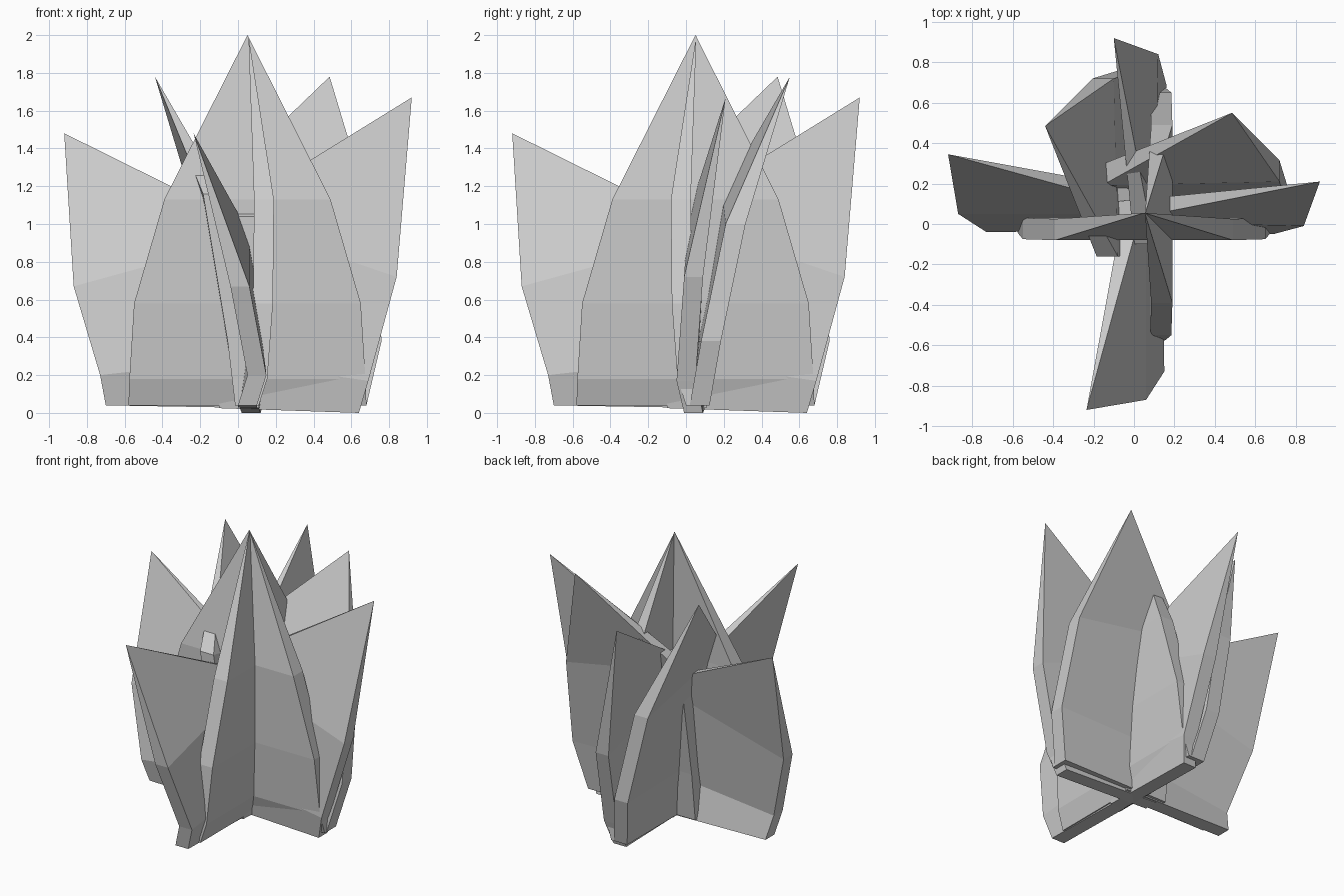
import bpy, bmesh
from mathutils import Matrix, Vector

if "Cube" in bpy.data.objects:
    bpy.data.objects.remove(bpy.data.objects["Cube"])

PIVOT = Vector((0.055, 0.055, 0))


def leaf(name, side_a, side_b, tip, thick, turn):
    """Solid pointed leaf: two edge polylines from base to shoulder, meeting at a tip."""
    bm = bmesh.new()
    new = lambda p, d=0.0: bm.verts.new((p[0], p[1] + d, p[2]))
    af, bf = [new(p) for p in side_a], [new(p) for p in side_b]
    ab, bb = [new(p, thick) for p in side_a], [new(p, thick) for p in side_b]
    t = new(tip)
    # front, back and the two edge strips, each closing at the tip
    for l, r in ((af, bf), (bb, ab), (bf, bb), (ab, af)):
        for i in range(len(l) - 1):
            bm.faces.new((l[i], r[i], r[i + 1], l[i + 1]))
        bm.faces.new((l[-1], r[-1], t))
    # base
    bm.faces.new((af[0], ab[0], bb[0], bf[0]))
    bmesh.ops.recalc_face_normals(bm, faces=bm.faces)
    if turn:
        bmesh.ops.rotate(bm, cent=PIVOT, matrix=Matrix.Rotation(turn, 3, 'Z'), verts=bm.verts)
    me = bpy.data.meshes.new(name)
    bm.to_mesh(me)
    bm.free()
    bpy.context.collection.objects.link(bpy.data.objects.new(name, me))


# each leaf: first edge, second edge, tip, thickness
LEAVES = {
    "tall_center_leaf": (
        [(-0.58, 0.0, 0.04), (-0.575, -0.045, 0.18), (-0.55, -0.075, 0.58), (-0.39, -0.08, 1.13)],
        [(0.68, 0.0, 0.04), (0.675, -0.045, 0.18), (0.65, -0.075, 0.58), (0.49, -0.08, 1.13)],
        (0.05, 0.055, 2.0), 0.105),
    "left_leaf": (
        [(-0.70, 0.01, 0.04), (-0.73, -0.04, 0.2), (-0.87, 0.05, 0.67)],
        [(0.15, 0.01, 0.025), (0.15, -0.03, 0.3), (0.15, 0.05, 0.95)],
        (-0.92, 0.345, 1.48), 0.1),
    "right_leaf": (
        [(-0.10, 0.0, 0.025), (-0.10, -0.03, 0.28), (-0.10, 0.01, 1.04)],
        [(0.64, -0.01, 0.0), (0.69, -0.05, 0.17), (0.84, -0.01, 0.72)],
        (0.92, 0.21, 1.67), 0.1),
    "rear_right_leaf": (
        [(-0.16, 0.02, 0.04), (-0.16, 0.06, 0.38), (-0.16, 0.19, 1.16)],
        [(0.68, 0.02, 0.04), (0.76, 0.08, 0.38), (0.72, 0.21, 1.0)],
        (0.485, 0.55, 1.78), 0.105),
}

# the cluster is one fan of leaves plus a quarter-turned copy
for suffix, turn in (("a", 0.0), ("b", 1.5707963)):
    for name, (a, b, tip, thick) in LEAVES.items():
        leaf(f"{name}_{suffix}", a, b, tip, thick, turn)
